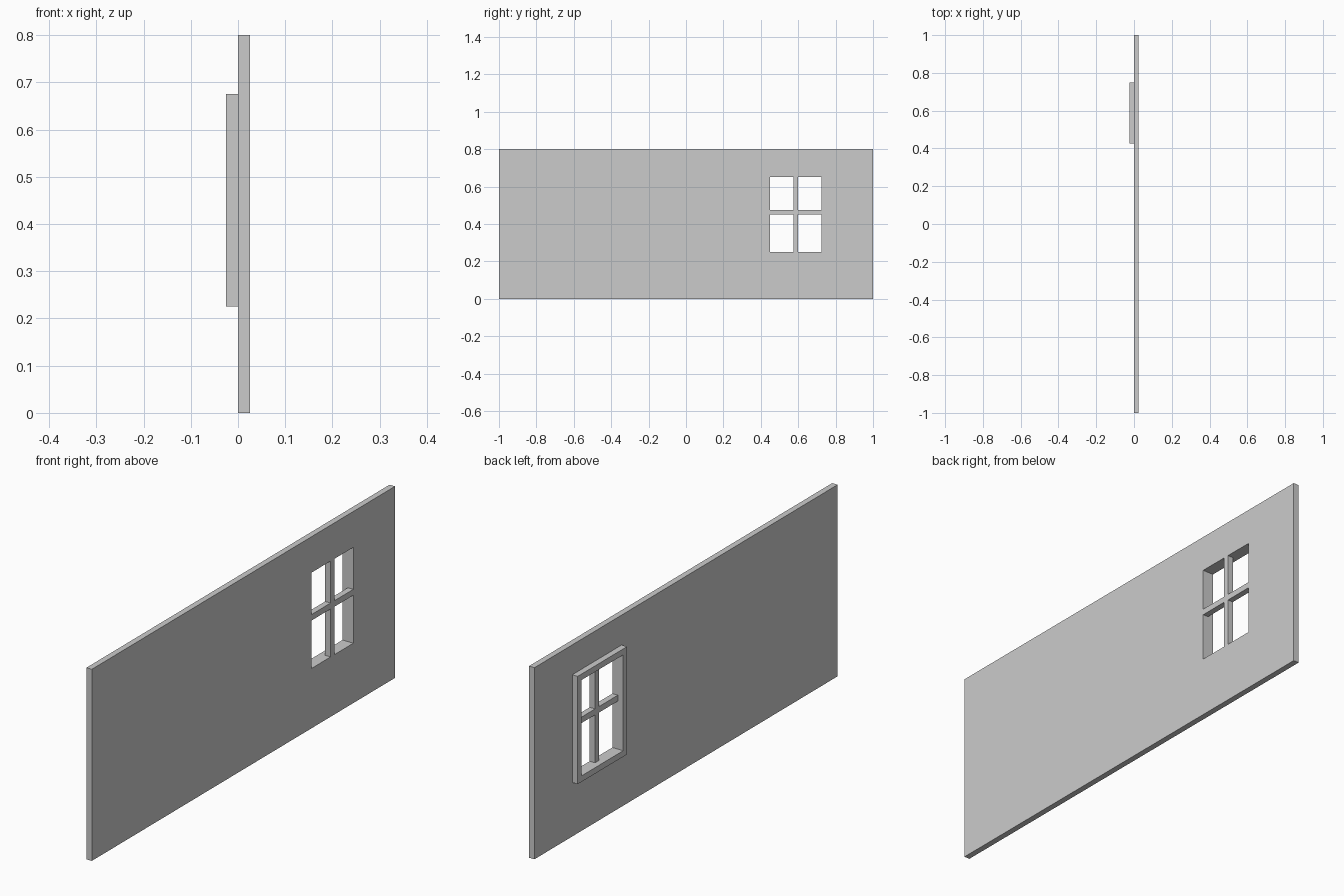
import bpy
import bmesh

cube = bpy.data.objects.get("Cube")
if cube:
    bpy.data.objects.remove(cube, do_unlink=True)

grey = bpy.data.materials.new("plain grey")
grey.use_nodes = True
colour = (0.6, 0.6, 0.6, 1)
grey.diffuse_color = colour
grey.node_tree.nodes["Principled BSDF"].inputs["Base Color"].default_value = colour

DEPTH = 0.025
HOLE = (0.45, 0.725, 0.25, 0.65)      # y0, y1, z0, z1
FRAME = (0.425, 0.75, 0.225, 0.675)
WALL = (-1, 1, 0, 0.8)


def corners(bm, rect, x):
    y0, y1, z0, z1 = rect
    return [bm.verts.new((x, y, z)) for y, z in ((y0, z0), (y1, z0), (y1, z1), (y0, z1))]


def finish(name, bm):
    bmesh.ops.recalc_face_normals(bm, faces=bm.faces)
    mesh = bpy.data.meshes.new(name)
    bm.to_mesh(mesh)
    bm.free()
    mesh.materials.append(grey)
    obj = bpy.data.objects.new(name, mesh)
    bpy.context.collection.objects.link(obj)


def ring(name, outer, inner, x0, x1):
    """Rectangular slab with a rectangular opening."""
    bm = bmesh.new()
    loops = [corners(bm, r, x) for r, x in ((outer, x0), (outer, x1), (inner, x1), (inner, x0))]
    for a, b in zip(loops, loops[1:] + loops[:1]):
        for i in range(4):
            j = (i + 1) % 4
            bm.faces.new((a[i], a[j], b[j], b[i]))
    finish(name, bm)


def add_bar(bm, rect, x0, x1):
    a, b = corners(bm, rect, x0), corners(bm, rect, x1)
    bm.faces.new(a)
    bm.faces.new(b)
    for i in range(4):
        j = (i + 1) % 4
        bm.faces.new((a[i], a[j], b[j], b[i]))


# Wall panel and the raised window surround on its -x side
ring("wall_panel", WALL, HOLE, 0, DEPTH)
ring("window_frame", FRAME, HOLE, -DEPTH, 0)

# Glazing bars: one upright, with a crossbar in two halves
bm = bmesh.new()
y0, y1, z0, z1 = HOLE
add_bar(bm, (0.575, 0.6, z0, z1), 0, DEPTH)
for left, right in ((y0, 0.575), (0.6, y1)):
    add_bar(bm, (left, right, 0.45, 0.475), 0, DEPTH)
finish("glazing_bars", bm)
